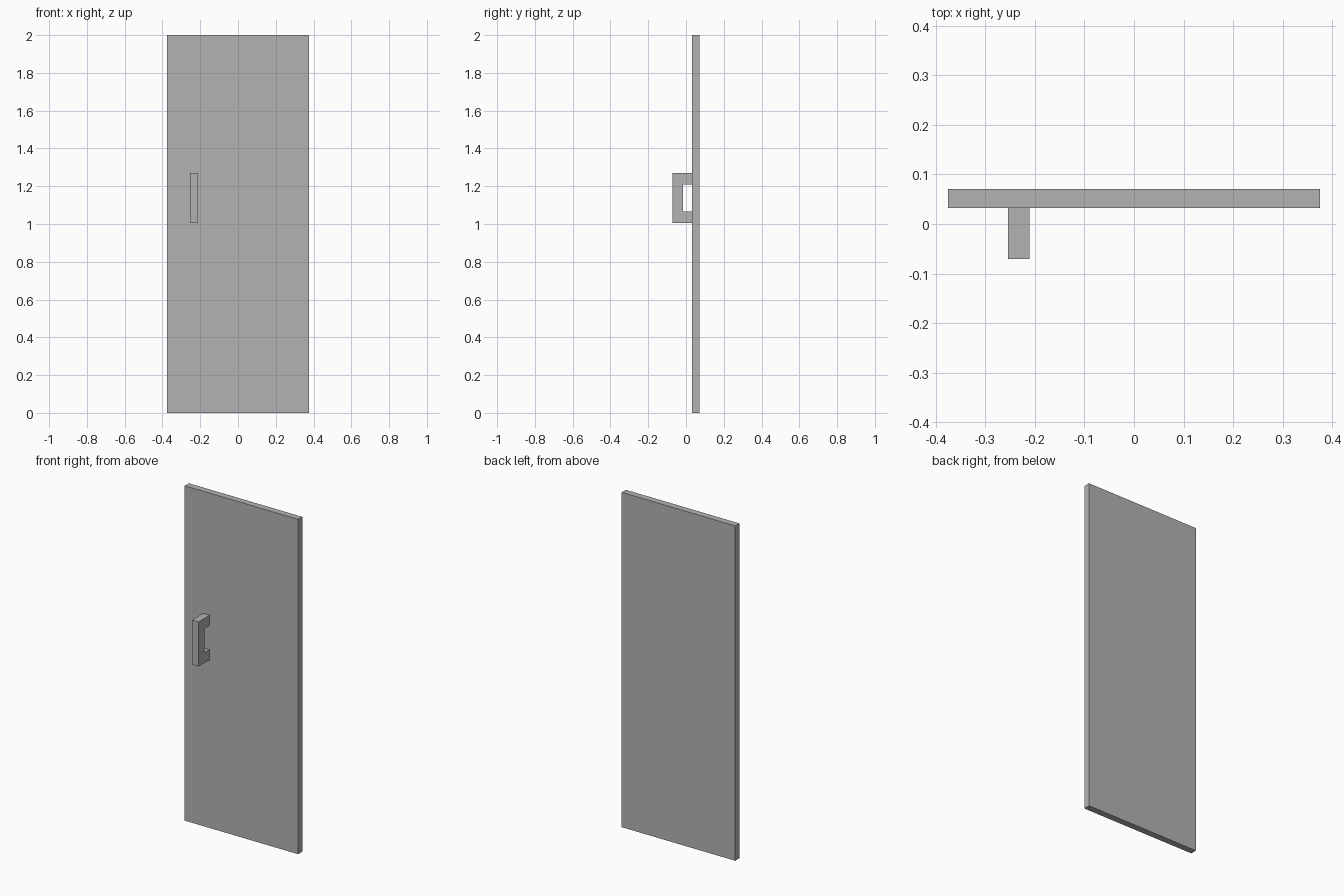
import bpy
import bmesh

cube = bpy.data.objects.get("Cube")
if cube:
    bpy.data.objects.remove(cube, do_unlink=True)

grey = bpy.data.materials.new("plain_grey")
grey.use_nodes = True
colour = (0.45, 0.45, 0.45, 1)
grey.diffuse_color = colour
grey.node_tree.nodes["Principled BSDF"].inputs["Base Color"].default_value = colour


def extrude_profile(name, profile, x0, x1):
    """Extrude a closed (y, z) outline from x0 to x1."""
    bm = bmesh.new()
    face = bm.faces.new([bm.verts.new((x0, y, z)) for y, z in profile])
    result = bmesh.ops.extrude_face_region(bm, geom=[face])
    moved = [v for v in result["geom"] if isinstance(v, bmesh.types.BMVert)]
    bmesh.ops.translate(bm, verts=moved, vec=(x1 - x0, 0, 0))
    bmesh.ops.recalc_face_normals(bm, faces=bm.faces)
    mesh = bpy.data.meshes.new(name)
    bm.to_mesh(mesh)
    bm.free()
    mesh.materials.append(grey)
    obj = bpy.data.objects.new(name, mesh)
    bpy.context.collection.objects.link(obj)
    return obj


front, back = 0.032, 0.071

# Flat door slab
extrude_profile("door_panel",
                [(front, 0), (back, 0), (back, 2), (front, 2)],
                -0.375, 0.375)

# C-shaped pull handle, its two feet meeting the front of the slab
grip, inner = -0.071, -0.016
bottom, top, foot = 1.004, 1.27, 0.061
extrude_profile("door_handle",
                [(front, bottom), (grip, bottom), (grip, top), (front, top),
                 (front, top - foot), (inner, top - foot),
                 (inner, bottom + foot), (front, bottom + foot)],
                -0.254, -0.211)
